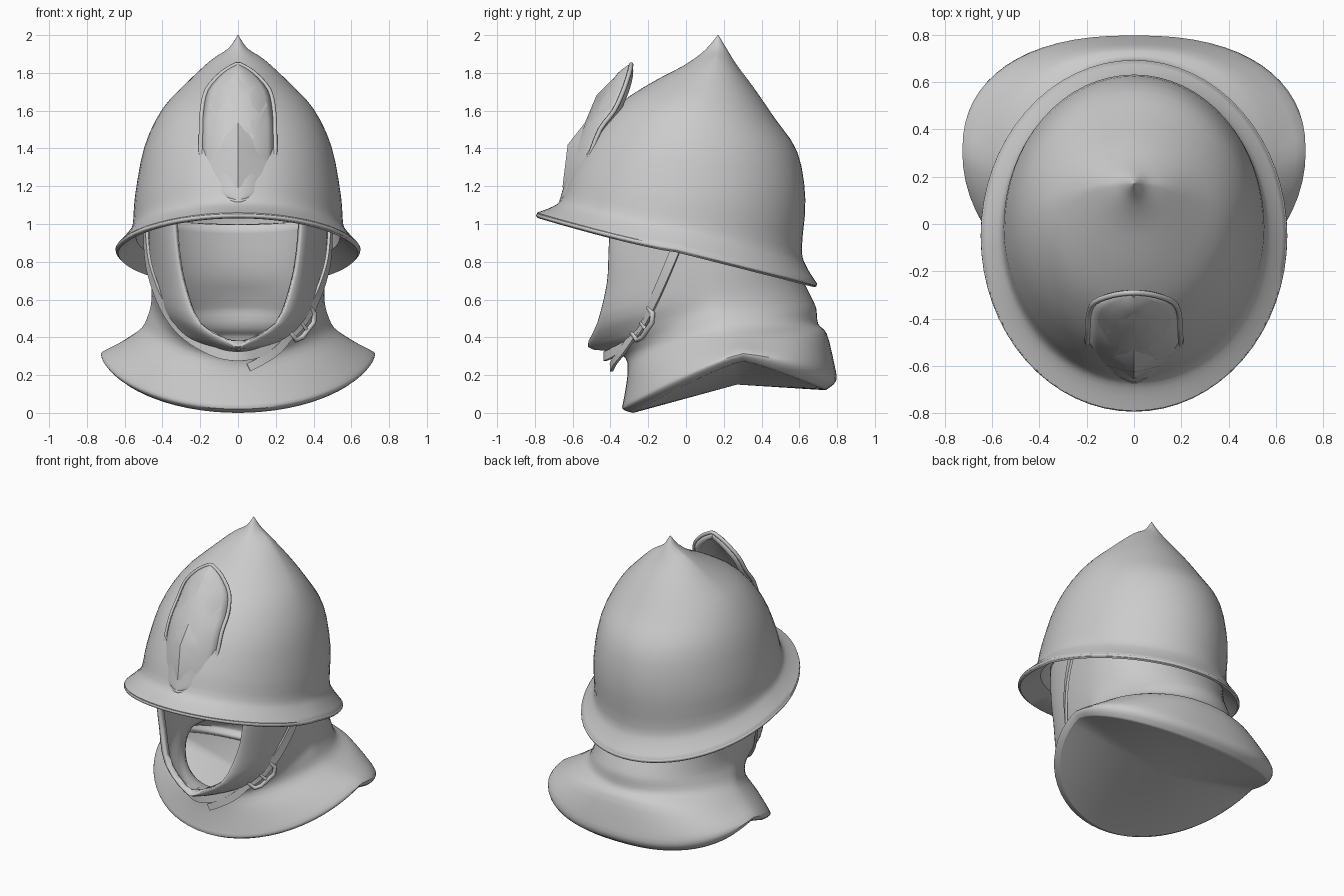
import bpy, bmesh, math
from mathutils import Vector

cube = bpy.data.objects.get("Cube")
if cube:
    bpy.data.objects.remove(cube, do_unlink=True)

grey = bpy.data.materials.new("plain grey")
grey.use_nodes = True
GREY = (0.6, 0.6, 0.6, 1)
grey.diffuse_color = GREY
grey.node_tree.nodes["Principled BSDF"].inputs["Base Color"].default_value = GREY

HALF = 32


def ring(xh, ym, zs, ye, ze, yb, zb, xe=0, ef=1.0, eb=1.0):
    """Ring from the front edge (xe, ye, ze) by the side (xh, ym, zs) to the back (yb, zb)."""
    pts = []
    for j in range(2 * HALF + 1):
        k = min(j, 2 * HALF - j)
        side = 1 if j <= HALF else -1
        s, c = math.sin(math.pi * k / HALF), math.cos(math.pi * k / HALF)
        s, a = max(s, 0), abs(c)
        if k <= HALF / 2:
            p = (xe + (xh - xe) * s ** ef, ym + (ye - ym) * a ** ef, zs + (ze - zs) * a ** 1.2)
        else:
            p = (xh * s ** eb, ym + (yb - ym) * a ** eb, zs + (zb - zs) * a)
        pts.append(Vector((side * p[0], p[1], p[2])))
    return pts


def smooth_rows(rows, n=3):
    """Catmull-Rom steps between neighbouring rows of points."""
    out = []
    for i in range(len(rows) - 1):
        a, b, c, d = (rows[max(0, min(len(rows) - 1, i + k))] for k in (-1, 0, 1, 2))
        for q in range(n):
            t = q / n
            out.append([(2 * B + (C - A) * t + (2 * A - 5 * B + 4 * C - D) * t * t
                         + (3 * B - A - 3 * C + D) * t ** 3) / 2
                        for A, B, C, D in zip(a, b, c, d)])
    return out + [rows[-1]]


def add_object(name, bm, angle=40, recalc=False):
    bmesh.ops.remove_doubles(bm, verts=bm.verts, dist=0.0004)
    if recalc:
        bmesh.ops.recalc_face_normals(bm, faces=bm.faces)
    mesh = bpy.data.meshes.new(name)
    bm.to_mesh(mesh)
    bm.free()
    return link(name, mesh, angle)


def link(name, data, angle=40):
    ob = bpy.data.objects.new(name, data)
    bpy.context.collection.objects.link(ob)
    data.materials.append(grey)
    if ob.type == 'MESH':
        bpy.ops.object.select_all(action='DESELECT')
        ob.select_set(True)
        bpy.context.view_layer.objects.active = ob
        bpy.ops.object.shade_smooth_by_angle(angle=math.radians(angle))
    return ob


def loft(name, rows, closed=False, recalc=False, angle=40):
    bm = bmesh.new()
    grid = [[bm.verts.new(p) for p in r] for r in rows]
    pairs = list(zip(grid, grid[1:])) + ([(grid[-1], grid[0])] if closed else [])
    for r, s in pairs:
        for j in range(len(r) - 1):
            bm.faces.new((r[j], r[j + 1], s[j + 1], s[j]))
    return add_object(name, bm, angle, recalc)


def thicken(ob, amount):
    mod = ob.modifiers.new("thickness", 'SOLIDIFY')
    mod.thickness = amount
    mod.offset = -1


def tube(name, pts, radius, cyclic=False):
    cu = bpy.data.curves.new(name, 'CURVE')
    cu.dimensions = '3D'
    cu.bevel_depth, cu.bevel_resolution = radius, 2
    sp = cu.splines.new('POLY')
    sp.points.add(len(pts) - 1)
    for q, p in zip(sp.points, pts):
        q.co = (*p, 1)
    sp.use_cyclic_u = cyclic
    sp.use_smooth = True
    cu.use_fill_caps = True
    return link(name, cu)


# Dome shell, from inner crown down around the brim and up to the peak
inner = [ring(0.01, .15, 1.85, .14, 1.85, .16, 1.85),
         ring(.36, .07, 1.58, -.32, 1.58, .44, 1.52),
         ring(.51, .0, 1.15, -.57, 1.22, .60, 1.12),
         ring(.54, -.03, .93, -.62, 1.06, .59, .76),
         ring(.635, -.05, .85, -.78, 1.03, .68, .665),
         ring(.645, -.05, .86, -.79, 1.035, .69, .67)]
outer = [ring(.643, -.05, .88, -.79, 1.06, .69, .69),
         ring(.585, -.04, .945, -.70, 1.095, .635, .78),
         ring(.557, -.03, 1.0, -.655, 1.14, .613, .87),
         ring(.545, 0, 1.15, -.61, 1.27, .632, 1.13),
         ring(.495, .03, 1.41, -.51, 1.46, .59, 1.38),
         ring(.40, .07, 1.61, -.36, 1.63, .47, 1.56),
         ring(.27, .12, 1.75, -.18, 1.75, .36, 1.72),
         ring(.14, .16, 1.87, -.01, 1.84, .27, 1.84),
         ring(.05, .17, 1.93, .10, 1.92, .22, 1.92),
         ring(.002, .17, 2.0, .168, 2.0, .172, 2.0)]
loft("helmet_dome", inner + smooth_rows(outer), recalc=True)

# Rolled bead on the brim edge
tube("brim_bead", ring(.637, -.05, .868, -.782, 1.045, .682, .682)[:-1], .012, True)

# Neck guard: flared collar rising to the face opening
lip = ring(.69, .3, .275, -.28, .0, .74, .12, eb=.85)
collar = [lip,
          ring(.72, .3, .30, -.335, .02, .795, .17, eb=.85),
          ring(.715, .3, .325, -.33, .07, .785, .26, eb=.85),
          ring(.60, .25, .385, -.31, .2, .745, .42, eb=.9),
          ring(.51, .2, .45, -.32, .29, .70, .47, ef=1.15),
          ring(.475, .15, .52, -.40, .325, .69, .55, ef=1.3),
          ring(.46, .15, .58, -.52, .35, .67, .60, ef=1.3),
          ring(.458, .15, .65, -.47, .475, .64, .66, xe=.2, ef=1.25),
          ring(.465, .15, .76, -.42, .68, .605, .73, xe=.285, ef=1.2),
          ring(.47, .15, .88, -.41, .86, .58, .83, xe=.32, ef=1.2),
          ring(.48, .15, 1.05, -.40, 1.06, .56, 1.0, xe=.335, ef=1.2)]
thicken(loft("neck_guard", smooth_rows(collar)), .04)

# Closed underside sagging to its middle
centre = [Vector((0, .27, .15))] * len(lip)
loft("neck_guard_underside", [centre, lip], recalc=False)


# Front badge plate: height, half width, middle depth, edge depth
PLATE = [(1.845, .01, -.30, -.29), (1.80, .085, -.36, -.30), (1.71, .165, -.425, -.33),
         (1.60, .19, -.495, -.38), (1.50, .195, -.55, -.455), (1.36, .195, -.605, -.51),
         (1.21, .165, -.645, -.57), (1.15, .11, -.662, -.62), (1.12, .01, -.67, -.66)]


def plate_y(x, z):
    for (z0, w0, m0, e0), (z1, w1, m1, e1) in zip(PLATE, PLATE[1:]):
        if z >= z1:
            t = (z0 - z) / (z0 - z1)
            w, m, e = w0 + (w1 - w0) * t, m0 + (m1 - m0) * t, e0 + (e1 - e0) * t
            return m + (e - m) * min(1, abs(x) / w) ** 2
    return PLATE[-1][2]


rows = [[Vector((w * u / 5, m + (e - m) * (u / 5) ** 2, z)) for u in range(-5, 6)]
        for z, w, m, e in reversed(PLATE)]
rows = smooth_rows(rows, 3)
thicken(loft("badge_plate", rows), .04)
tube("badge_rim", [r[-1] for r in rows] + [r[0] for r in reversed(rows)], .012, True)


# Raised facets on the badge: a right-hand outline mirrored and fanned to a peak
def relief(name, half, peak, height):
    outline = half + [(-x, z) for x, z in reversed(half) if x > 0]
    bm = bmesh.new()
    top = bm.verts.new((0, plate_y(0, peak) - height, peak))
    vs = [bm.verts.new((x, plate_y(x, z) - .004, z)) for x, z in outline]
    for a, b in zip(vs, vs[1:] + vs[:1]):
        bm.faces.new((top, b, a))
    add_object(name, bm, 25)


relief("badge_kite", [(0, 1.82), (.09, 1.73), (.155, 1.63), (.11, 1.55), (.08, 1.45), (0, 1.40)], 1.68, .03)
relief("badge_mask", [(0, 1.54), (.07, 1.46), (.10, 1.38), (.15, 1.33), (.12, 1.25), (0, 1.19)], 1.42, .045)


# Flat chin strap lying around the neck guard
def ribbon(name, pts, width, thick):
    path = [r[0] for r in smooth_rows([[Vector(p)] for p in pts], 5)]
    cols = [[], [], [], []]
    for i, p in enumerate(path):
        tan = (path[min(i + 1, len(path) - 1)] - path[max(i - 1, 0)]).normalized()
        out = Vector((p.x, p.y - .1, 0)).normalized()
        wide = tan.cross(out).normalized() * width / 2
        deep = wide.cross(tan).normalized() * thick / 2
        for col, (a, b) in zip(cols, ((1, 1), (-1, 1), (-1, -1), (1, -1))):
            col.append(p + wide * a + deep * b)
    loft(name, cols, closed=True, recalc=True, angle=50)


side = [(.49, -.01, .98), (.472, -.09, .78), (.40, -.18, .575), (.295, -.26, .43), (.14, -.37, .33)]
ribbon("chin_strap", side + [(0, -.43, .30)] + [(-x, y, z) for x, y, z in reversed(side)], .05, .016)
ribbon("strap_loose_end", [(.33, -.23, .49), (.22, -.325, .345), (.13, -.375, .28), (.055, -.395, .24)], .045, .016)

# Buckle frame, crossbar and keeper in the plane of the strap
along = Vector((.45, .38, .62)).normalized()
across = along.cross(Vector((.6, -.75, .0))).normalized()
mid = Vector((.335, -.235, .475))
frame = [mid + along * a + across * b for a, b in
         ((.1, .03), (.06, .06), (-.05, .055), (-.09, .035),
          (-.09, -.035), (-.05, -.055), (.06, -.06), (.1, -.03))]
tube("buckle_frame", frame, .014, True)
tube("buckle_bar", [mid - across * .055, mid + across * .055], .01)
tube("buckle_tongue", [mid, mid + along * .095], .008)
